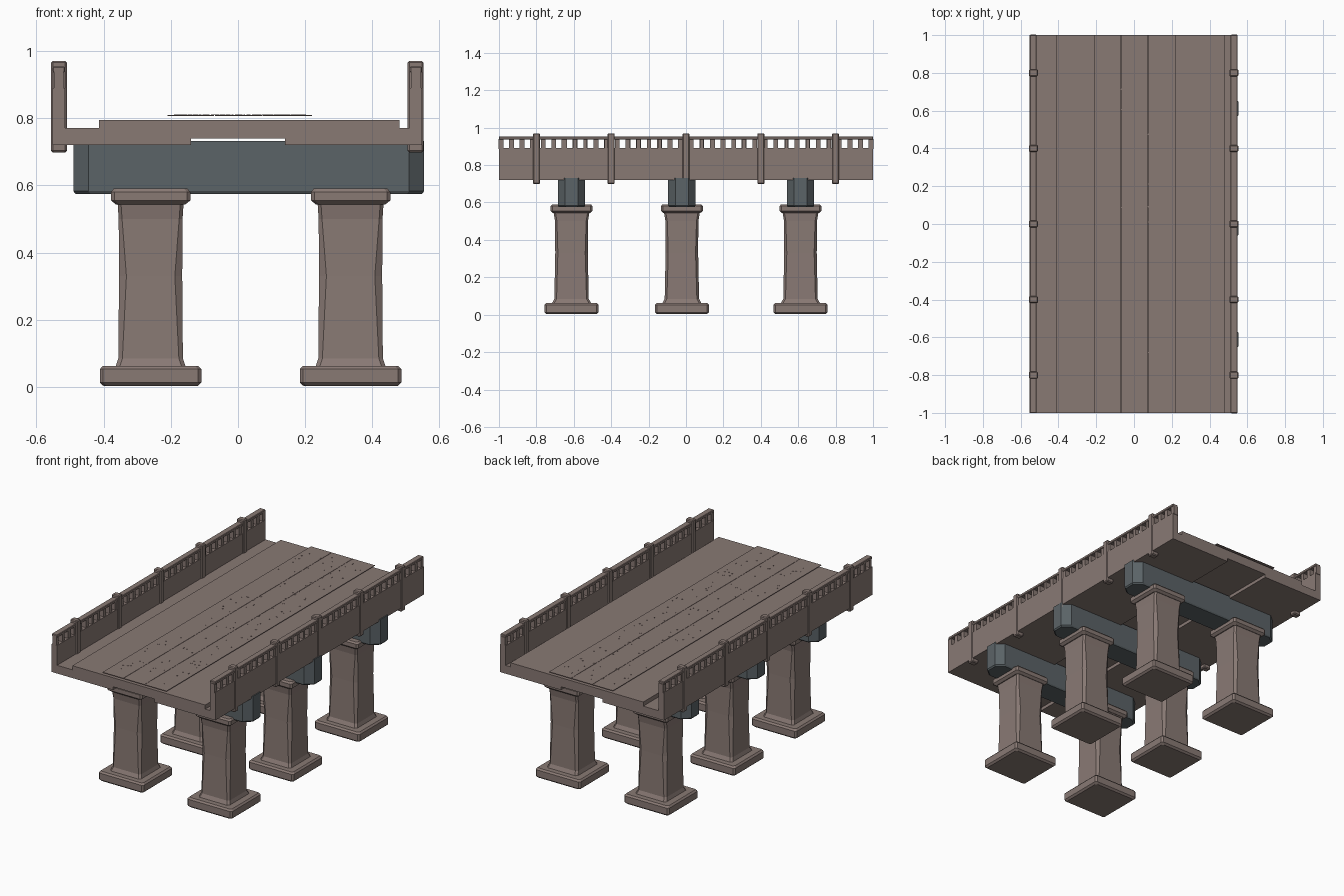
import bpy, bmesh, random

if "Cube" in bpy.data.objects:
    bpy.data.objects.remove(bpy.data.objects["Cube"])

random.seed(4)


def material(name, rgb):
    m = bpy.data.materials.new(name)
    m.diffuse_color = (*rgb, 1)
    m.use_nodes = True
    m.node_tree.nodes["Principled BSDF"].inputs["Base Color"].default_value = m.diffuse_color
    return m


STONE = material("brown_grey_stone", (0.25, 0.193, 0.175))
STEEL = material("slate_grey", (0.105, 0.125, 0.135))


def finish(name, bm, mat, bevel=0):
    bmesh.ops.recalc_face_normals(bm, faces=bm.faces)
    me = bpy.data.meshes.new(name)
    bm.to_mesh(me)
    bm.free()
    me.materials.append(mat)
    ob = bpy.data.objects.new(name, me)
    bpy.context.collection.objects.link(ob)
    if bevel:
        mod = ob.modifiers.new("bevel", 'BEVEL')
        mod.width = bevel
        mod.segments = 1
    return ob


def add_box(bm, x0, x1, y0, y1, z0, z1):
    vs = bmesh.ops.create_cube(bm, size=1)["verts"]
    for v in vs:
        v.co.x = x1 if v.co.x > 0 else x0
        v.co.y = y1 if v.co.y > 0 else y0
        v.co.z = z1 if v.co.z > 0 else z0


def loft(bm, cx, cy, rings):
    """Stack of chamfered rectangles: (z, half x, half y, chamfer x, chamfer y)."""
    loops = []
    for z, a, b, c, d in rings:
        pts = [(a, -b + d), (a, b - d), (a - c, b), (-a + c, b),
               (-a, b - d), (-a, -b + d), (-a + c, -b), (a - c, -b)]
        loops.append([bm.verts.new((cx + x, cy + y, z)) for x, y in pts])
    for lo, hi in zip(loops, loops[1:]):
        for i in range(8):
            j = (i + 1) % 8
            bm.faces.new((lo[i], lo[j], hi[j], hi[i]))
    bm.faces.new(loops[0][::-1])
    bm.faces.new(loops[-1])


ROWS = (-0.612, -0.022, 0.612)

# Six columns with foot, worn shaft and capital
for cy in ROWS:
    for cx in (-0.26, 0.335):
        bm = bmesh.new()
        loft(bm, cx, cy, [(0.003, 0.140, 0.133, .01, .01), (0.013, 0.151, 0.144, .01, .01),
                          (0.053, 0.151, 0.144, .01, .01), (0.063, 0.142, 0.135, .01, .01)])
        finish("column_foot", bm, STONE)
        bm = bmesh.new()
        loft(bm, cx, cy, [(0.055, 0.106, 0.108, .012, .012), (0.085, 0.096, 0.092, .012, .012),
                          (0.33, 0.094, 0.087, .022, .014), (0.50, 0.095, 0.088, .010, .010),
                          (0.56, 0.099, 0.098, .010, .010)])
        finish("column_shaft", bm, STONE)
        bm = bmesh.new()
        loft(bm, cx, cy, [(0.543, 0.103, 0.098, .01, .01), (0.555, 0.118, 0.112, .01, .01),
                          (0.58, 0.118, 0.112, .01, .01), (0.59, 0.110, 0.104, .01, .01)])
        finish("column_capital", bm, STONE)

# Cross beams with cut corners
for cy in ROWS:
    bm = bmesh.new()
    loft(bm, 0.032, cy, [(0.575, 0.516, 0.068, .045, .038), (0.583, 0.522, 0.073, .045, .038),
                         (0.732, 0.522, 0.073, .045, .038)])
    finish("cross_beam", bm, STEEL)

# Deck: one cross-section with a raised road and a recess underneath
profile = [(-0.53, 0.72), (-0.14, 0.72), (-0.14, 0.74), (0.14, 0.74), (0.14, 0.72), (0.53, 0.72),
           (0.53, 0.77), (0.48, 0.77), (0.48, 0.795), (-0.413, 0.795), (-0.413, 0.77), (-0.53, 0.77)]
bm = bmesh.new()
face = bm.faces.new([bm.verts.new((x, -1, z)) for x, z in profile])
ext = bmesh.ops.extrude_face_region(bm, geom=[face], use_keep_orig=True)
bmesh.ops.translate(bm, vec=(0, 2, 0),
                    verts=[g for g in ext["geom"] if isinstance(g, bmesh.types.BMVert)])
finish("deck", bm, STONE)

# Thin road strips hovering just above the deck
for x0, x1 in ((-0.21, -0.071), (-0.069, 0.071), (0.073, 0.22)):
    bm = bmesh.new()
    add_box(bm, x0, x1, -1, 1, 0.807, 0.81)
    finish("road_strip", bm, STONE)

# Small grit chips scattered on the strips
bm = bmesh.new()
for _ in range(130):
    x, y = random.uniform(-0.19, 0.2), random.uniform(-0.97, 0.97)
    s = random.uniform(0.002, 0.004)
    add_box(bm, x - s, x + s, y - s, y + s, 0.809, 0.8115)
finish("road_grit", bm, STONE)

# Parapets: solid wall, balusters, top rail and posts on both sides
for side in (-1, 1):
    def slab(bm, inner, outer, *rest):
        xs = sorted((side * inner - 0.002, side * outer - 0.002))
        add_box(bm, *xs, *rest)

    bm = bmesh.new()
    slab(bm, 0.513, 0.55, -1, 1, 0.72, 0.89)
    finish("parapet_wall", bm, STONE)

    bm = bmesh.new()
    slab(bm, 0.513, 0.55, -1, 1, 0.936, 0.953)
    finish("parapet_rail", bm, STONE, 0.003)

    bm = bmesh.new()
    n = 35
    for i in range(n + 1):
        y = -0.99 + 1.98 * i / n
        w = random.uniform(0.009, 0.014)
        slab(bm, 0.517, 0.546, y - w, y + w, 0.885, 0.94)
    finish("parapet_balusters", bm, STONE)

    for k in range(5):
        y = -0.8 + 0.4 * k
        bm = bmesh.new()
        slab(bm, 0.507, 0.554, y - 0.019, y + 0.019, 0.698, 0.97)
        finish("parapet_post", bm, STONE, 0.005)
